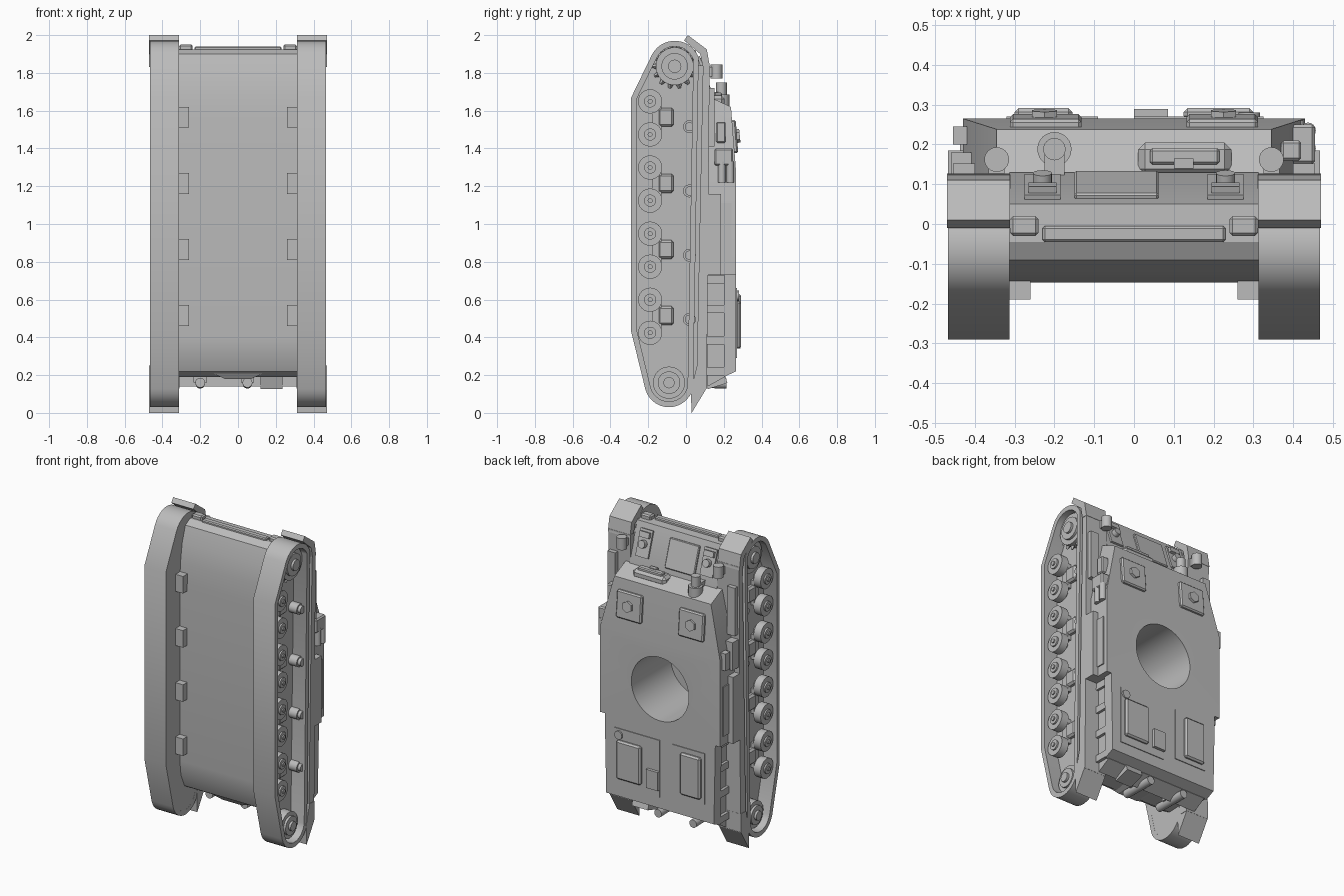
import bpy, bmesh, math
from mathutils import Vector, Matrix

if "Cube" in bpy.data.objects:
    bpy.data.objects.remove(bpy.data.objects["Cube"])

grey = bpy.data.materials.new("plain grey")
grey.use_nodes = True
grey.diffuse_color = (0.5, 0.5, 0.5, 1)
grey.node_tree.nodes["Principled BSDF"].inputs["Base Color"].default_value = (0.5, 0.5, 0.5, 1)


def select(ob):
    bpy.ops.object.select_all(action='DESELECT')
    ob.select_set(True)
    bpy.context.view_layer.objects.active = ob


def soften(ob):
    select(ob)
    bpy.ops.object.shade_smooth_by_angle(angle=math.radians(30))


def finish(name, bm, smooth=False):
    bmesh.ops.recalc_face_normals(bm, faces=bm.faces)
    mesh = bpy.data.meshes.new(name)
    bm.to_mesh(mesh)
    bm.free()
    mesh.materials.append(grey)
    ob = bpy.data.objects.new(name, mesh)
    bpy.context.collection.objects.link(ob)
    if smooth:
        soften(ob)
    return ob


def box(name, x, y, z, tilt=0, bevel=0):
    """Box from (min, max) ranges, tilted about x."""
    bm = bmesh.new()
    size = [r[1] - r[0] for r in (x, y, z)]
    mid = Vector([(r[0] + r[1]) / 2 for r in (x, y, z)])
    m = Matrix.Translation(mid) @ Matrix.Rotation(tilt, 4, 'X') @ Matrix.Diagonal((*size, 1))
    bmesh.ops.create_cube(bm, size=1, matrix=m)
    if bevel:
        bmesh.ops.bevel(bm, geom=bm.edges[:], offset=bevel, segments=1, affect='EDGES')
    return finish(name, bm)


def rod(name, a, b, r, sides=24, r2=None):
    """Cylinder or cone from point a to point b."""
    a, b = Vector(a), Vector(b)
    bm = bmesh.new()
    m = Matrix.Translation((a + b) / 2) @ (b - a).to_track_quat('Z', 'Y').to_matrix().to_4x4()
    bmesh.ops.create_cone(bm, cap_ends=True, segments=sides, radius1=r,
                          radius2=r if r2 is None else r2, depth=(b - a).length, matrix=m)
    return finish(name, bm, sides > 8)


def prism(name, pts, x0, x1, smooth=False):
    """Extrude a (y, z) profile along x."""
    bm = bmesh.new()
    f = bm.faces.new([bm.verts.new((x0, y, z)) for y, z in pts])
    ext = bmesh.ops.extrude_face_region(bm, geom=[f])
    bmesh.ops.translate(bm, vec=(x1 - x0, 0, 0),
                        verts=[v for v in ext["geom"] if isinstance(v, bmesh.types.BMVert)])
    return finish(name, bm, smooth)


def loft(name, stations):
    """Box sections (z at bottom, z at top, half width, y bottom, y top)."""
    bm = bmesh.new()
    rings = [[bm.verts.new(p) for p in ((-w, y0, zb), (w, y0, zb), (w, y1, zt), (-w, y1, zt))]
             for zb, zt, w, y0, y1 in stations]
    for a, b in zip(rings, rings[1:]):
        for i in range(4):
            j = (i + 1) % 4
            bm.faces.new((a[i], a[j], b[j], b[i]))
    bm.faces.new(rings[0])
    bm.faces.new(rings[-1])
    return finish(name, bm)


def track_loop(inset):
    """Track outline: arcs round the end wheels and a flat ground run."""
    def arc(cy, cz, r, a0, a1, n=14):
        return [(cy + r * math.cos(math.radians(a0 + (a1 - a0) * i / n)),
                 cz + r * math.sin(math.radians(a0 + (a1 - a0) * i / n))) for i in range(n + 1)]
    return (arc(-0.06, 1.835, 0.135 - inset, 20, 152) + [(-0.29 + inset, 1.67 - inset * 0.2)]
            + [(-0.29 + inset, 0.43 + inset * 0.2)] + arc(-0.09, 0.16, 0.13 - inset, 195, 350))


def track(name, x0, x1):
    bm = bmesh.new()
    rings = [[bm.verts.new((x, y, z)) for y, z in track_loop(i)]
             for x, i in ((x0, 0), (x1, 0), (x1, 0.03), (x0, 0.03))]
    n = len(rings[0])
    for k in range(4):
        a, b = rings[k], rings[(k + 1) % 4]
        for i in range(n):
            j = (i + 1) % n
            bm.faces.new((a[i], a[j], b[j], b[i]))
    return finish(name, bm, True)


# Lower hull with curved belly and sloped front plate
hull = prism("lower_hull", [(-0.05, 0.19), (-0.1, 0.22), (-0.135, 0.3), (-0.147, 0.4), (-0.147, 1.55),
                            (-0.14, 1.68), (-0.122, 1.8), (-0.09, 1.9), (-0.045, 1.925), (0.05, 1.92),
                            (0.13, 1.68), (0.13, 0.2)], -0.313, 0.313)

# Upper hull and rear engine deck
upper = loft("upper_hull", [(0.73, 0.73, 0.43, 0.11, 0.265), (1.28, 1.28, 0.43, 0.11, 0.265),
                            (1.68, 1.62, 0.345, 0.11, 0.238)])
loft("engine_bay", [(0.14, 0.19, 0.365, 0.115, 0.205), (0.74, 0.74, 0.37, 0.115, 0.205)])
loft("engine_deck", [(0.19, 0.22, 0.385, 0.2, 0.265), (0.735, 0.735, 0.395, 0.2, 0.265)])

# Turret opening
cutter = rod("ring_cutter", (0, -0.135, 0.99), (0, 0.4, 0.99), 0.205, 64)
cutter.hide_render = True
for ob in (hull, upper):
    mod = ob.modifiers.new("opening", 'BOOLEAN')
    mod.operation = 'DIFFERENCE'
    mod.solver = 'EXACT'
    mod.object = cutter
    select(ob)
    bpy.ops.object.modifier_apply(modifier=mod.name)
    soften(ob)
bpy.data.objects.remove(cutter)

for s, side in ((1, "left"), (-1, "right")):
    def bx(name, x, y, z, **kw):
        return box(f"{side}_{name}", sorted((s * x[0], s * x[1])), y, z, **kw)

    def axle(name, y, z, x0, x1, r, sides=24):
        return rod(f"{side}_{name}", (s * x0, y, z), (s * x1, y, z), r, sides)

    # Track, closed inner wall and running gear
    track(f"{side}_track", s * 0.313, s * 0.467)
    prism(f"{side}_track_wall", track_loop(0.028), s * 0.3135, s * 0.372, True)
    for i in range(8):
        z = 0.424 + 0.175 * i
        axle("wheel", -0.19, z, 0.395, 0.445, 0.064)
        axle("wheel_hub", -0.19, z, 0.365, 0.455, 0.032)
        axle("wheel_cap", -0.19, z, 0.45, 0.463, 0.013, 12)
    for i in range(4):
        z = 0.515 + 0.35 * i
        bx("bogie_mount", (0.26, 0.32), (-0.19, -0.13), (z - 0.055, z + 0.055))
        bx("bogie_bracket", (0.36, 0.4), (-0.15, -0.065), (z - 0.05, z + 0.05), bevel=0.012)
        bx("bogie_arm", (0.365, 0.395), (-0.18, -0.13), (z - 0.08, z + 0.08))
        z = 0.495 + 0.34 * i
        axle("return_roller", 0.018, z, 0.365, 0.43, 0.034, 20)
        axle("roller_cap", 0.018, z, 0.43, 0.45, 0.024, 20)
    for name, y, z, r in (("sprocket", -0.06, 1.835, 0.1), ("idler", -0.09, 0.16, 0.085)):
        axle(name, y, z, 0.365, 0.43, r, 32)
        axle(name + "_rim", y, z, 0.43, 0.445, r * 0.7, 32)
        axle(name + "_hub", y, z, 0.44, 0.46, r * 0.35)
    for i in range(14):
        a = math.tau * i / 14
        p = Vector((s * 0.4, -0.06, 1.835))
        d = Vector((0, math.cos(a), math.sin(a)))
        rod(f"{side}_sprocket_tooth", p + d * 0.09, p + d * 0.12, 0.018, 4, 0.007)

    # Fender with sloped mudguards
    prism(f"{side}_fender", [(0.09, 1.85), (0.125, 1.85), (0.11, 0.13), (0.055, 0.13)], s * 0.31, s * 0.467)
    prism(f"{side}_front_mudguard", [(0.01, 2.0), (0.11, 1.925), (0.127, 1.83), (0.09, 1.83),
                                     (0.075, 1.9), (-0.01, 1.972)], s * 0.312, s * 0.47)
    prism(f"{side}_rear_mudguard", [(0.03, 0), (0.112, 0.135), (0.112, 0.25), (0.058, 0.25),
                                    (0.025, 0.12)], s * 0.312, s * 0.47)
    prism(f"{side}_fender_support", [(0.02, 0.16), (0.1, 0.16), (0.1, 1.84), (0.05, 1.84)],
          s * 0.3135, s * 0.372)

    # Engine bay side posts
    for z in (0.22, 0.385, 0.55, 0.705):
        bx("intake_post", (0.35, 0.385), (0.11, 0.21), (z - 0.022, z + 0.022))

    # Front roof hatches with lookout blocks
    bx("roof_hatch", (0.132, 0.312), (0.242, 0.27), (1.375, 1.55), tilt=0.075, bevel=0.008)
    rod(f"{side}_hatch_lookout", (s * 0.225, 0.265, 1.465), (s * 0.225, 0.285, 1.467), 0.036, 6)

    # Front plate fittings
    bx("front_panel", (0.185, 0.275), (0.08, 0.1), (1.72, 1.89), tilt=0.32)
    rod(f"{side}_panel_lamp", (s * 0.23, 0.09, 1.8), (s * 0.23, 0.128, 1.812), 0.024, 16)
    bx("panel_block", (0.195, 0.265), (0.065, 0.1), (1.84, 1.875), tilt=0.32)
    bx("tow_lug", (0.24, 0.312), (-0.03, 0.02), (1.9, 1.95), bevel=0.008)
    rod(f"{side}_fender_lamp", (s * 0.345, 0.162, 1.77), (s * 0.345, 0.162, 1.845), 0.031)
    bx("lamp_base", (0.325, 0.365), (0.11, 0.15), (1.78, 1.83))
    bx("fender_box", (0.4, 0.455), (0.12, 0.152), (1.41, 1.72))
    bx("fender_strip", (0.425, 0.467), (0.115, 0.185), (0.73, 1.16))
    bx("side_panel", (0.425, 0.437), (0.18, 0.24), (0.79, 1.11))

# Nose bar and access plate
box("nose_bar", (-0.23, 0.23), (-0.045, -0.005), (1.91, 1.94), bevel=0.006)
box("access_plate", (-0.15, 0.062), (0.088, 0.106), (1.7, 1.885), tilt=0.32, bevel=0.005)

# Driver's vision block and front ventilator
box("vision_housing", (0.01, 0.245), (0.12, 0.205), (1.62, 1.68), bevel=0.018)
box("vision_block", (0.04, 0.215), (0.15, 0.19), (1.67, 1.695), bevel=0.006)
box("vision_slot", (0.1, 0.15), (0.14, 0.165), (1.68, 1.7))
rod("ventilator", (-0.2, 0.188, 1.62), (-0.2, 0.188, 1.75), 0.028)
rod("ventilator_collar", (-0.2, 0.188, 1.62), (-0.2, 0.188, 1.685), 0.043)
box("ventilator_foot", (-0.225, -0.175), (0.12, 0.18), (1.64, 1.7))

# Rear deck plates and hatches
box("deck_plate_left", (0, 0.325), (0.262, 0.27), (0.29, 0.66))
box("deck_plate_right", (-0.32, -0.09), (0.262, 0.27), (0.33, 0.66))
box("deck_hatch_left", (0.125, 0.3), (0.262, 0.291), (0.34, 0.59), bevel=0.01)
box("deck_hatch_right", (-0.3, -0.155), (0.262, 0.291), (0.36, 0.63), bevel=0.01)
box("deck_hatch_small", (0, 0.085), (0.262, 0.289), (0.34, 0.46))
rod("filler_cap", (0.29, 0.26, 0.62), (0.29, 0.28, 0.62), 0.027)

# Smoke launchers on the left, stowage on the right
box("launcher_block", (0.39, 0.455), (0.15, 0.25), (1.31, 1.4), bevel=0.008)
box("launcher_bracket", (0.39, 0.425), (0.165, 0.26), (1.22, 1.32))
for y in (0.19, 0.235):
    rod("smoke_launcher", (0.437, y, 1.22), (0.437, y, 1.33), 0.02, 16)
box("side_vision_block", (0.37, 0.42), (0.16, 0.21), (1.43, 1.54), bevel=0.006)
box("side_bin", (-0.46, -0.39), (0.12, 0.18), (1.2, 1.38))
box("side_bin_upper", (-0.455, -0.41), (0.2, 0.245), (1.22, 1.33))

# Rear plate, exhaust pipes and rear box
loft("rear_plate", [(0.18, 0.18, 0.07, -0.06, 0.12), (0.222, 0.222, 0.16, -0.09, 0.12)])
for x in (0.05, -0.2):
    rod("exhaust_pipe", (x, -0.01, 0.16), (x, 0.215, 0.155), 0.026)
    box("exhaust_mount", (x - 0.035, x + 0.035), (0.06, 0.13), (0.16, 0.23))
box("rear_box", (0.12, 0.235), (0.1, 0.21), (0.14, 0.22), tilt=0.3)
